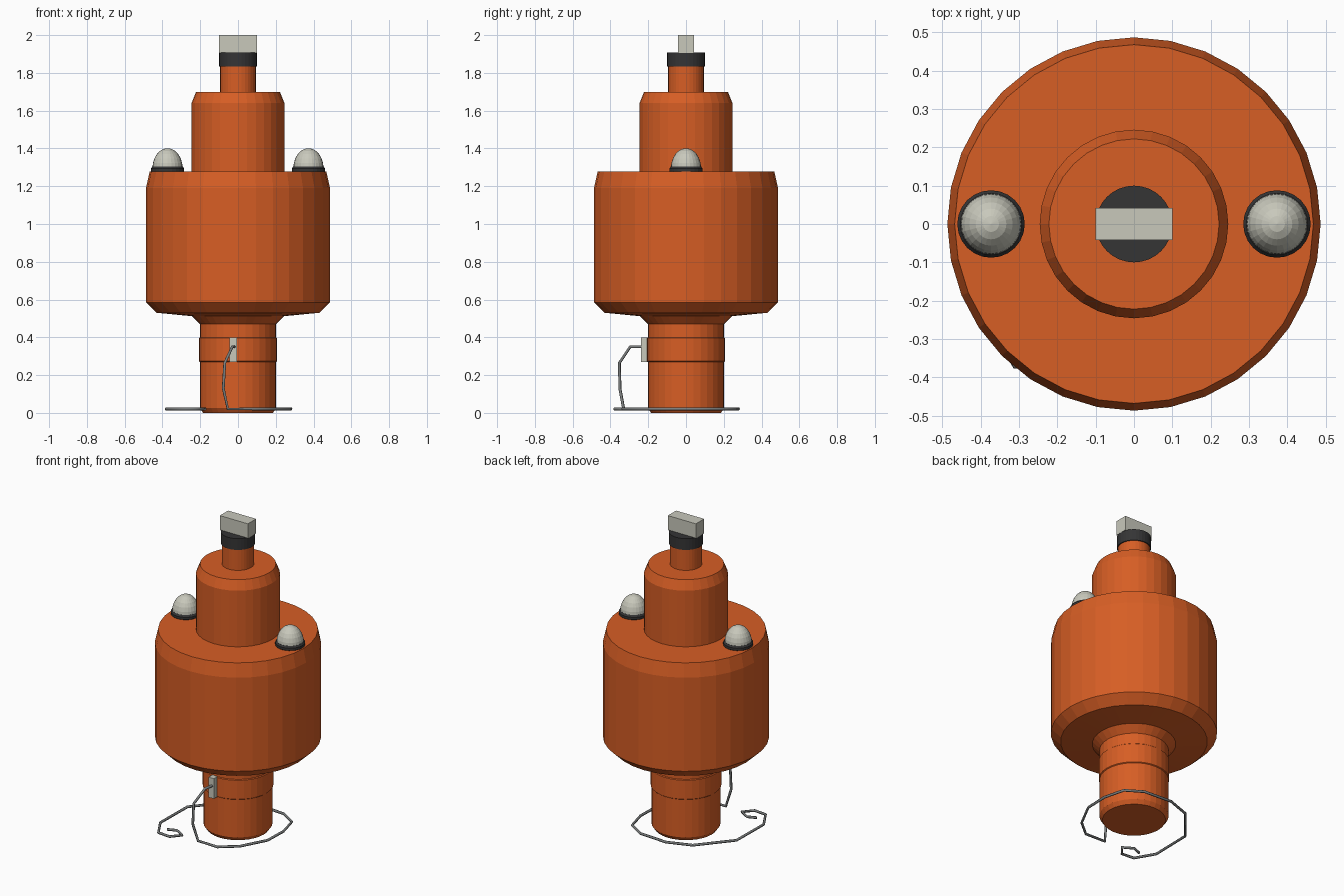
import bpy, math
from mathutils import Vector

cube = bpy.data.objects.get("Cube")
if cube:
    bpy.data.objects.remove(cube)


def material(name, rgb):
    m = bpy.data.materials.new(name)
    m.use_nodes = True
    m.diffuse_color = (*rgb, 1)
    m.node_tree.nodes["Principled BSDF"].inputs["Base Color"].default_value = (*rgb, 1)
    return m


orange = material("orange paint", (0.68, 0.112, 0.018))
pale = material("pale grey", (0.58, 0.58, 0.50))
black = material("black rubber", (0.035, 0.035, 0.036))
steel = material("steel wire", (0.2, 0.21, 0.21))


def add_mesh(name, verts, faces, mat):
    me = bpy.data.meshes.new(name)
    me.from_pydata(verts, [], faces)
    me.materials.append(mat)
    ob = bpy.data.objects.new(name, me)
    bpy.context.collection.objects.link(ob)
    return ob


def lathe(name, profile, mat, sides=32, at=(0, 0)):
    """Capped solid of revolution from (radius, z) pairs listed bottom to top."""
    verts, faces = [], []
    for r, z in profile:
        for i in range(sides):
            a = 2 * math.pi * i / sides
            verts.append((at[0] + r * math.cos(a), at[1] + r * math.sin(a), z))
    for k in range(len(profile) - 1):
        for i in range(sides):
            j = (i + 1) % sides
            a, b = k * sides, (k + 1) * sides
            faces.append((a + i, a + j, b + j, b + i))
    faces.append(tuple(reversed(range(sides))))
    top = (len(profile) - 1) * sides
    faces.append(tuple(range(top, top + sides)))
    return add_mesh(name, verts, faces, mat)


def box(name, low, high, mat):
    bpy.ops.mesh.primitive_cube_add(size=1)
    ob = bpy.context.object
    ob.name = name
    low, high = Vector(low), Vector(high)
    ob.location = (low + high) / 2
    ob.scale = high - low
    ob.data.materials.append(mat)
    return ob


# Main float with the lower tube and its flared joint
lathe("float_body", [(0.185, 0), (0.202, 0.025), (0.202, 0.47), (0.245, 0.512),
                     (0.43, 0.53), (0.487, 0.585), (0.487, 1.19), (0.468, 1.277)], orange)
lathe("tube_collar", [(0.2, 0.268), (0.207, 0.274), (0.207, 0.396), (0.2, 0.402)], orange)

# Upper tower, neck and top fitting
lathe("tower", [(0.246, 1.27), (0.246, 1.64), (0.222, 1.7)], orange)
lathe("neck", [(0.094, 1.69), (0.094, 1.84)], orange)
lathe("neck_cap", [(0.1, 1.835), (0.1, 1.908)], black)
box("top_block", (-0.1, -0.042, 1.906), (0.1, 0.042, 2.0), pale)

# Pair of domed lamps on the deck
for side, x in (("left", 0.373), ("right", -0.373)):
    lathe(side + "_lamp_base", [(0.08, 1.27), (0.088, 1.279), (0.088, 1.294), (0.08, 1.305)],
          black, 24, (x, 0))
    dome = [(0.08 * math.cos(t), 1.295 + 0.106 * math.sin(t))
            for t in [math.radians(d) for d in range(0, 90, 15)]]
    lathe(side + "_lamp_dome", dome + [(0.001, 1.401)], pale, 24, (x, 0))

# Bracket that holds the loose wire
box("wire_bracket", (-0.044, -0.238, 0.27), (-0.006, -0.195, 0.4), pale)

# Wire: drops from the bracket, then coils loosely around the foot
drop = [(-0.02, -0.232, 0.35), (-0.03, -0.295, 0.35), (-0.07, -0.352, 0.265),
        (-0.078, -0.35, 0.13)]
coil = [(-0.054, -0.33), (0.087, -0.335), (0.19, -0.25), (0.275, -0.09), (0.28, 0.065),
        (0.245, 0.2), (0.142, 0.265), (-0.05, 0.278), (-0.205, 0.223), (-0.375, 0.02),
        (-0.38, -0.25), (-0.31, -0.37), (-0.225, -0.378), (-0.175, -0.32),
        (-0.238, -0.282), (-0.294, -0.304)]
path = drop + [(x, y, 0.021) for x, y in coil]
curve = bpy.data.curves.new("wire", "CURVE")
curve.dimensions = "3D"
curve.bevel_depth = 0.008
curve.bevel_resolution = 1
curve.use_fill_caps = True
spline = curve.splines.new("POLY")
spline.points.add(len(path) - 1)
for point, co in zip(spline.points, path):
    point.co = (*co, 1)
curve.materials.append(steel)
bpy.context.collection.objects.link(bpy.data.objects.new("wire", curve))
